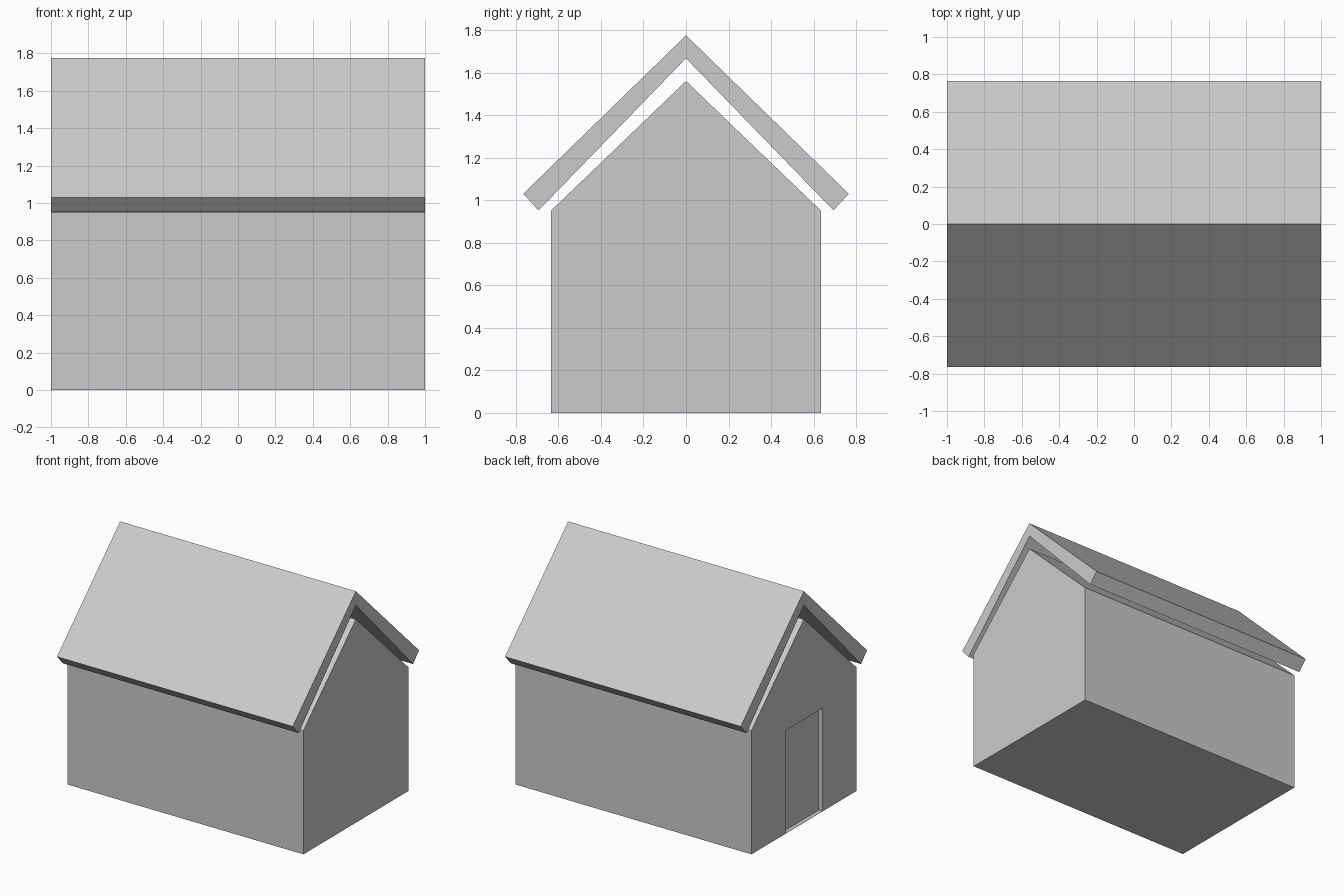
import bpy, bmesh

if "Cube" in bpy.data.objects:
    bpy.data.objects.remove(bpy.data.objects["Cube"])


def extrude_profile(name, profile, x0, x1):
    """Solid made by sweeping a (y, z) outline from x0 to x1."""
    bm = bmesh.new()
    face = bm.faces.new([bm.verts.new((x0, y, z)) for y, z in profile])
    out = bmesh.ops.extrude_face_region(bm, geom=[face])
    moved = [v for v in out["geom"] if isinstance(v, bmesh.types.BMVert)]
    bmesh.ops.translate(bm, verts=moved, vec=(x1 - x0, 0, 0))
    bmesh.ops.recalc_face_normals(bm, faces=bm.faces)
    mesh = bpy.data.meshes.new(name)
    bm.to_mesh(mesh)
    bm.free()
    obj = bpy.data.objects.new(name, mesh)
    bpy.context.collection.objects.link(obj)
    return obj


def mirrored(half):
    """Complete a symmetric outline; points on y = 0 are kept once."""
    return half + [(-y, z) for y, z in reversed(half) if y > 0]


# House body with gable ends
body = extrude_profile("house_body", [(0.635, 0), (0.635, 0.95), (0, 1.56),
                                      (-0.635, 0.95), (-0.635, 0)], -1, 1)

# Shallow doorway recess in the left gable, keeping a thin sill
cutter = extrude_profile("doorway_cutter", mirrored([(0.225, 0.002), (0.225, 0.79)]), -1.1, -0.968)
cutter.hide_render = True
cutter.hide_viewport = True
cut = body.modifiers.new("doorway", "BOOLEAN")
cut.operation = "DIFFERENCE"
cut.solver = "EXACT"
cut.object = cutter

# Thick folded roof floating just above the gables
extrude_profile("roof", [(0, 1.775), (0.765, 1.03), (0.693, 0.952), (0, 1.667),
                         (-0.693, 0.952), (-0.765, 1.03)], -1, 1)
